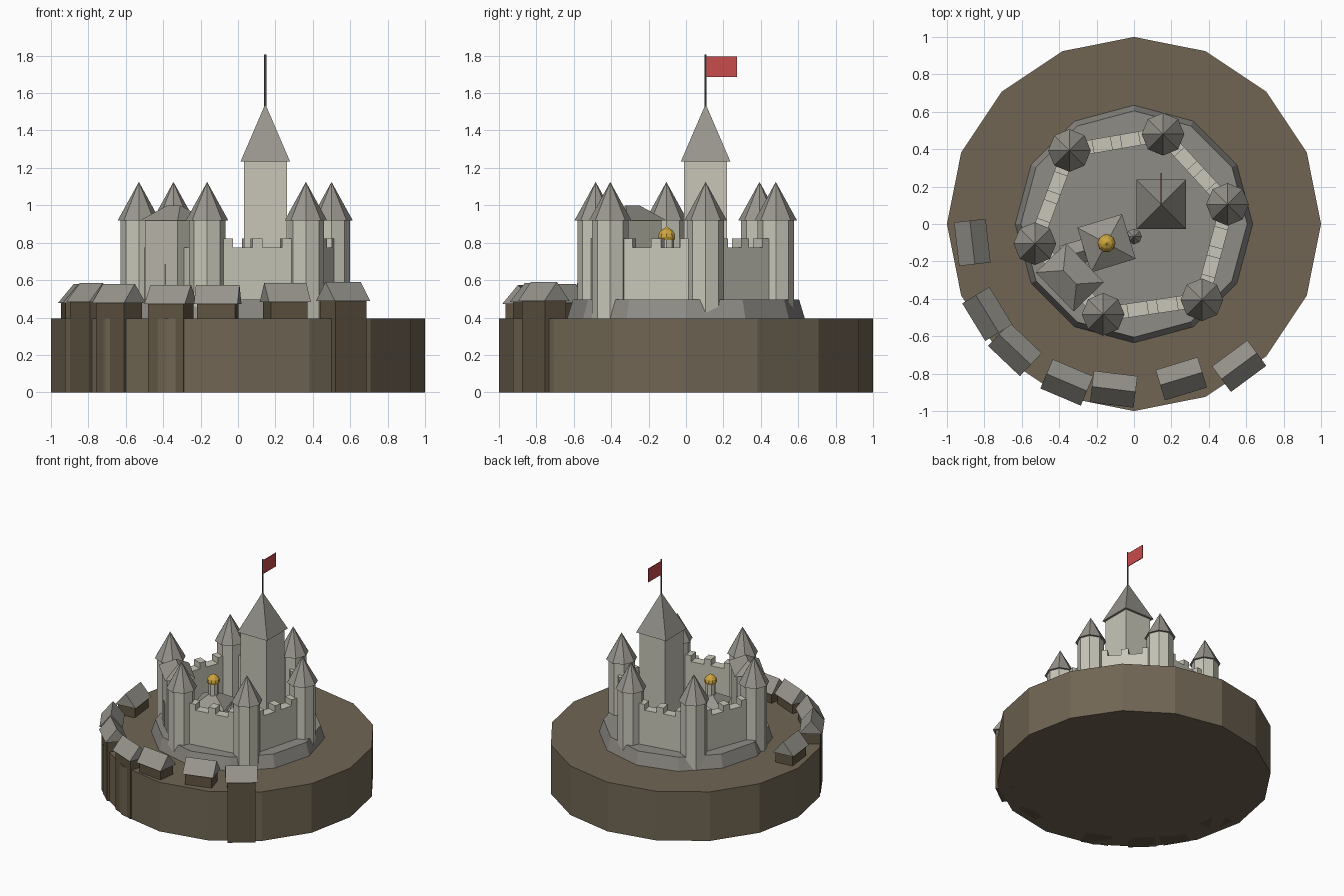
import bpy, bmesh
from math import cos, sin, pi, radians, atan2, sqrt
from mathutils import Vector, Matrix

cube = bpy.data.objects.get("Cube")
if cube:
    bpy.data.objects.remove(cube, do_unlink=True)


def material(name, r, g, b):
    lin = [(c / 255 / 12.92) if c < 11 else ((c / 255 + 0.055) / 1.055) ** 2.4 for c in (r, g, b)]
    m = bpy.data.materials.new(name)
    m.use_nodes = True
    m.diffuse_color = (*lin, 1)
    m.node_tree.nodes["Principled BSDF"].inputs["Base Color"].default_value = (*lin, 1)
    return m


STONE = material("pale stone", 200, 198, 184)
ROOF = material("grey slate", 152, 149, 141)
ROCK = material("grey rock", 143, 140, 134)
EARTH = material("brown earth", 112, 101, 83)
TIMBER = material("dark timber", 96, 84, 66)
GOLD = material("gold", 205, 165, 62)
RED = material("flag red", 200, 76, 76)
IRON = material("dark iron", 95, 94, 90)


def finish(name, bm, mat, loc, angle):
    bmesh.ops.recalc_face_normals(bm, faces=bm.faces)
    mesh = bpy.data.meshes.new(name)
    bm.to_mesh(mesh)
    bm.free()
    mesh.materials.append(mat)
    ob = bpy.data.objects.new(name, mesh)
    ob.location = loc
    ob.rotation_euler.z = angle
    bpy.context.collection.objects.link(ob)
    return ob


def loft(name, rings, sides, mat, x=0, y=0, angle=0):
    """Stack of regular polygons (radius, height); radius 0 makes a point."""
    bm = bmesh.new()
    rows = []
    for r, z in rings:
        count = sides if r else 1
        rows.append([bm.verts.new((r * cos(2 * pi * i / sides), r * sin(2 * pi * i / sides), z))
                     for i in range(count)])
    for a, b in zip(rows, rows[1:]):
        for i in range(sides):
            j = (i + 1) % sides
            if len(b) == 1:
                bm.faces.new((a[i], a[j], b[0]))
            else:
                bm.faces.new((a[i], a[j], b[j], b[i]))
    bm.faces.new(rows[0][::-1])
    if len(rows[-1]) > 1:
        bm.faces.new(rows[-1])
    return finish(name, bm, mat, (x, y, 0), angle)


def box(name, length, width, z0, z1, mat, x, y, angle=0):
    bm = bmesh.new()
    bmesh.ops.create_cube(bm, size=1, matrix=Matrix.Translation((0, 0, (z0 + z1) / 2))
                          @ Matrix.Diagonal((length, width, z1 - z0, 1)))
    return finish(name, bm, mat, (x, y, 0), angle)


def ridge_roof(name, length, width, ridge, z0, z1, mat, x, y, angle=0):
    """Gabled or hipped roof with its ridge along the local x axis."""
    bm = bmesh.new()
    a, b, c, d = [bm.verts.new((sx * length / 2, sy * width / 2, z0))
                  for sx, sy in ((-1, -1), (1, -1), (1, 1), (-1, 1))]
    e, f = [bm.verts.new((s * ridge / 2, 0, z1)) for s in (-1, 1)]
    for face in ((d, c, b, a), (a, b, f, e), (c, d, e, f), (b, c, f), (d, a, e)):
        bm.faces.new(face)
    return finish(name, bm, mat, (x, y, 0), angle)


# Ground and castle mound
GROUND, YARD = 0.395, 0.495
loft("ground", [(1, 0), (1, GROUND)], 16, EARTH)
loft("mound", [(0.638, GROUND - 0.01), (0.605, YARD)], 12, ROCK)

# Ring of towers
towers = [(0.5, 0.105), (0.155, 0.48), (-0.345, 0.393),
          (-0.53, -0.105), (-0.165, -0.483), (0.363, -0.405)]
for i, (x, y) in enumerate(towers):
    loft(f"tower_{i + 1}", [(0.098, GROUND), (0.098, 0.92)], 8, STONE, x, y)
    loft(f"tower_roof_{i + 1}", [(0.114, 0.918), (0, 1.125)], 8, ROOF, x, y)

# Curtain walls with battlements; the gatehouse replaces the battlements on one side
for i in range(6):
    p, q = Vector(towers[i]), Vector(towers[(i + 1) % 6])
    run = q - p
    turn = atan2(run.y, run.x)
    mid = (p + q) / 2
    box(f"wall_{i + 1}", run.length, 0.075, YARD - 0.04, 0.775, STONE, mid.x, mid.y, turn)
    if i != 3:
        for k, t in enumerate((0.2, 0.5, 0.8)):
            m = p + run * t
            box(f"merlon_{i + 1}_{k + 1}", 0.055, 0.075, 0.77, 0.823, STONE, m.x, m.y, turn)

# Gatehouse
gx, gy, ga = -0.343, -0.285, radians(-46)
box("gatehouse", 0.25, 0.185, YARD - 0.05, 0.92, STONE, gx, gy, ga)
ridge_roof("gatehouse_roof", 0.29, 0.225, 0.1, 0.918, 1.0, ROOF, gx, gy, ga)
out = Vector((sin(ga), -cos(ga))) * 0.094
box("gate_door", 0.065, 0.008, YARD - 0.05, 0.685, STONE, gx + out.x, gy + out.y, ga)

# Keep with spire, pole and flag
kx, ky = 0.146, 0.105
box("keep", 0.23, 0.23, YARD - 0.01, 1.235, STONE, kx, ky)
loft("keep_roof", [(0.132 * sqrt(2), 1.235), (0, 1.542)], 4, ROOF, kx, ky, pi / 4)
loft("flag_pole", [(0.006, 1.5), (0.006, 1.807)], 6, IRON, kx, ky)
box("flag", 0.006, 0.165, 1.687, 1.795, RED, kx, ky + 0.085)

# Domed hall, side wing and stair turret
hx, hy, ha = -0.147, -0.103, radians(17)
box("hall", 0.21, 0.21, YARD - 0.01, 0.66, STONE, hx, hy, ha)
loft("hall_roof", [(0.125 * sqrt(2), 0.658), (0, 0.75)], 4, ROOF, hx, hy, ha + pi / 4)
loft("dome_drum", [(0.038, 0.69), (0.038, 0.82)], 8, STONE, hx, hy)
loft("dome", [(0.042, 0.815), (0.048, 0.83), (0.044, 0.85), (0.03, 0.868), (0.012, 0.878), (0, 0.89)],
     10, GOLD, hx, hy)
box("hall_wing", 0.17, 0.1, YARD - 0.01, 0.6, STONE, -0.29, -0.15, ha)
ridge_roof("hall_wing_roof", 0.19, 0.125, 0.19, 0.598, 0.65, ROOF, -0.29, -0.15, ha)
loft("stair_turret", [(0.034, YARD - 0.01), (0.034, 0.62)], 8, STONE, 0.0, -0.067)
loft("stair_turret_roof", [(0.042, 0.618), (0, 0.69)], 8, ROOF, 0.0, -0.067)

# Houses along the outer edge: bearing, distance from centre, eave height
houses = [(186.5, 0.87, 0.48), (211.5, 0.92, 0.485), (226.5, 0.925, 0.48), (247, 0.92, 0.475),
          (263, 0.89, 0.475), (287, 0.865, 0.485), (306.5, 0.945, 0.49)]
for i, (bearing, dist, eave) in enumerate(houses):
    a = radians(bearing)
    x, y = dist * cos(a), dist * sin(a)
    box(f"house_{i + 1}", 0.205, 0.14, 0, eave, TIMBER, x, y, a + pi / 2)
    ridge_roof(f"house_roof_{i + 1}", 0.235, 0.17, 0.235, eave - 0.002, eave + 0.1, ROOF, x, y, a + pi / 2)
